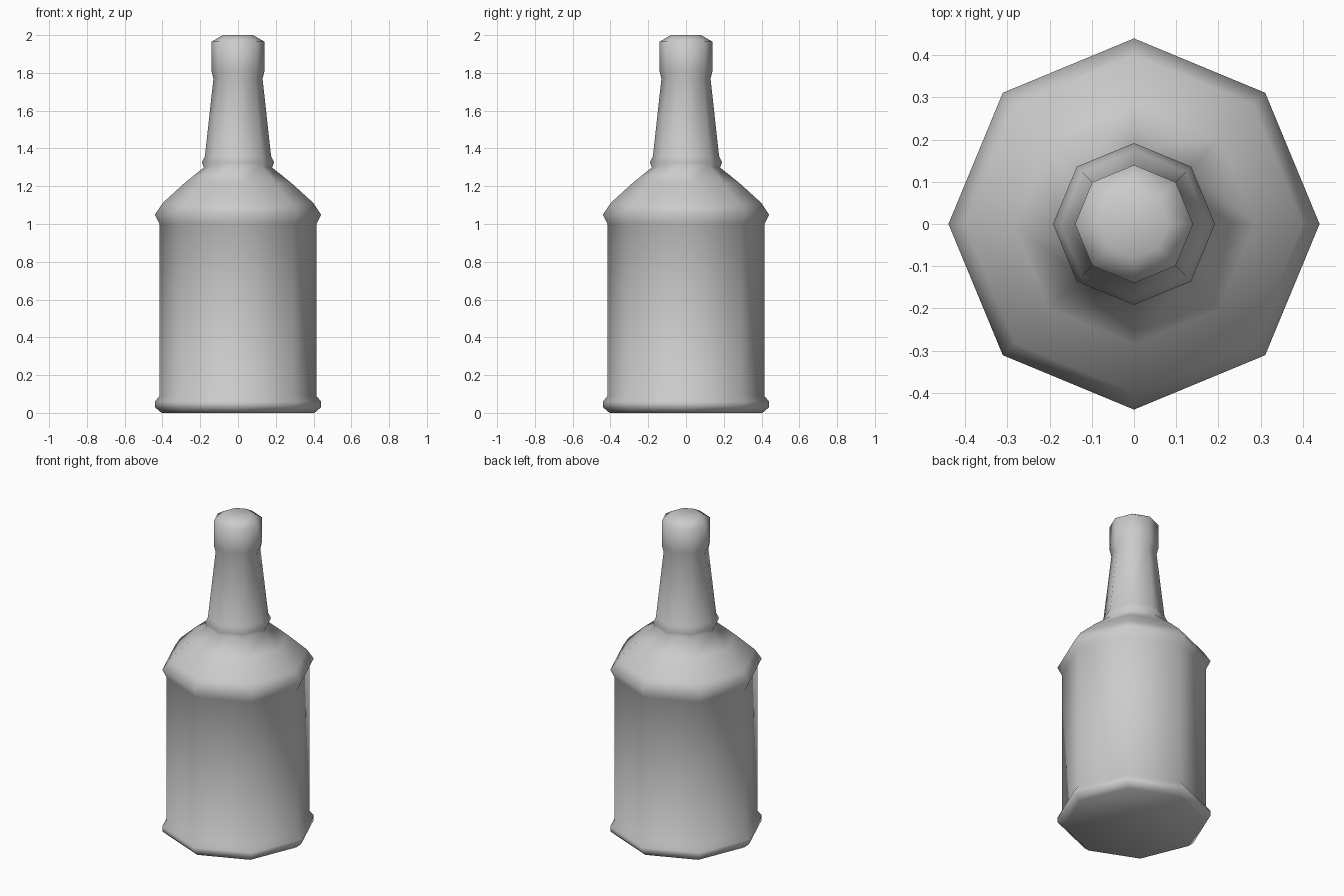
import bpy, bmesh
from math import cos, sin, tau

if "Cube" in bpy.data.objects:
    bpy.data.objects.remove(bpy.data.objects["Cube"])

SIDES = 8

# Bottle outline from base to mouth: (radius, height)
PROFILE = [
    (0.405, 0.0), (0.44, 0.03), (0.44, 0.06), (0.415, 0.09),    # foot rim
    (0.415, 1.0), (0.44, 1.05), (0.40, 1.11),                   # body, shoulder rim
    (0.285, 1.215), (0.18, 1.30),                               # shoulder slope
    (0.192, 1.325), (0.175, 1.36),                              # neck ring
    (0.13, 1.77), (0.14, 1.81), (0.14, 1.965), (0.08, 2.0),     # neck, cap
]


def lathe(name, profile, sides):
    bm = bmesh.new()
    rings = [[bm.verts.new((r * cos(tau * i / sides), r * sin(tau * i / sides), z))
              for i in range(sides)] for r, z in profile]
    for low, high in zip(rings, rings[1:]):
        for i in range(sides):
            j = (i + 1) % sides
            bm.faces.new((low[i], low[j], high[j], high[i]))
    # Close base and top
    bm.faces.new(rings[0][::-1])
    bm.faces.new(rings[-1])
    for face in bm.faces:
        face.smooth = True
    mesh = bpy.data.meshes.new(name)
    bm.to_mesh(mesh)
    bm.free()
    obj = bpy.data.objects.new(name, mesh)
    bpy.context.collection.objects.link(obj)
    return obj


lathe("bottle", PROFILE, SIDES)
